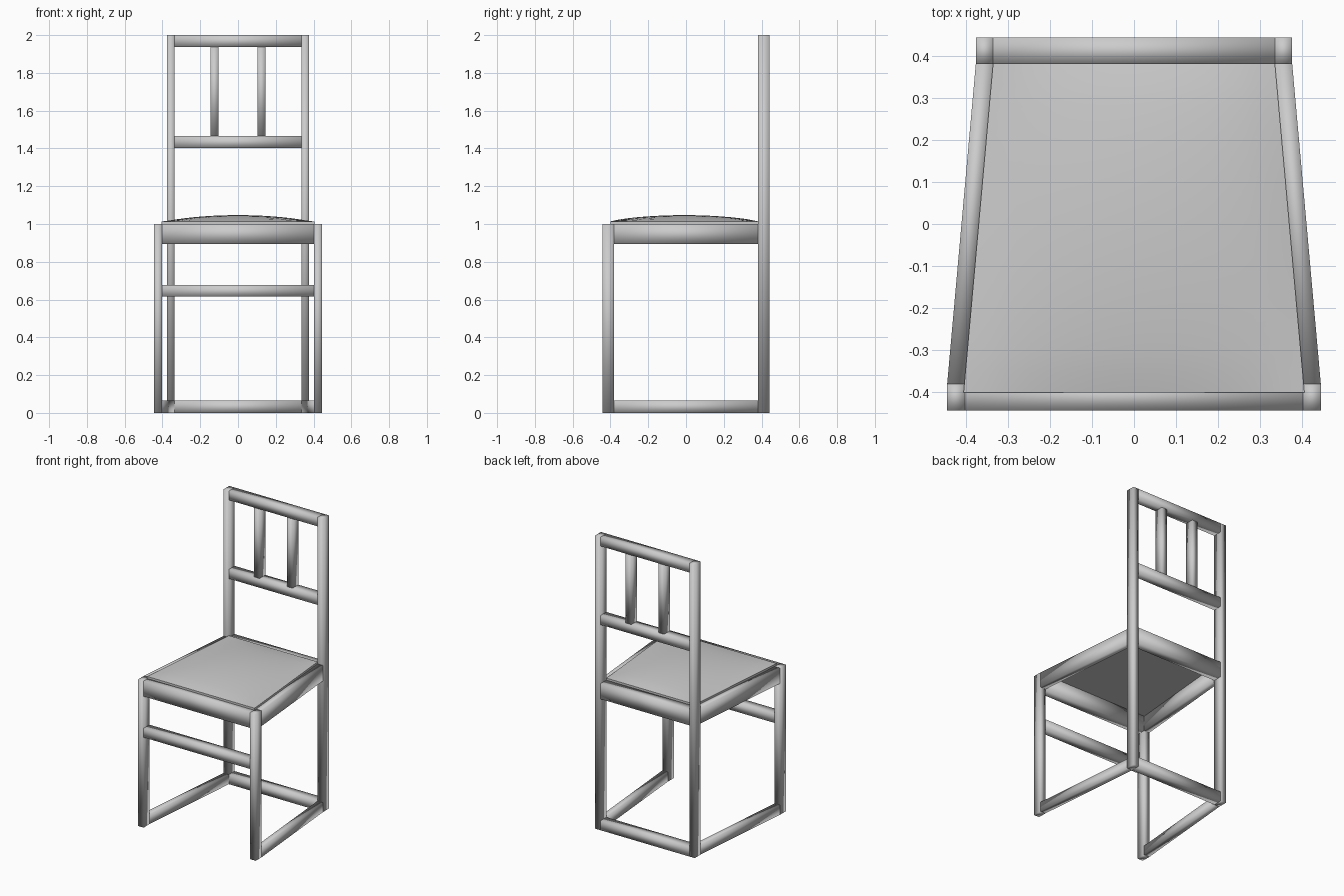
import bpy, bmesh

if "Cube" in bpy.data.objects:
    bpy.data.objects.remove(bpy.data.objects["Cube"])


def prism(name, footprint, z0, z1, mirror=False):
    """Soft-shaded bar: a four-point floor outline raised from z0 to z1."""
    bm = bmesh.new()
    low = [bm.verts.new((x, y, z0)) for x, y in footprint]
    high = [bm.verts.new((x, y, z1)) for x, y in footprint]
    bm.faces.new(low[::-1])
    bm.faces.new(high)
    for i in range(4):
        j = (i + 1) % 4
        bm.faces.new((low[i], low[j], high[j], high[i]))
    return finish(name, bm, mirror)


def finish(name, bm, mirror=False):
    bmesh.ops.recalc_face_normals(bm, faces=bm.faces)
    for f in bm.faces:
        f.smooth = True
    me = bpy.data.meshes.new(name)
    bm.to_mesh(me)
    bm.free()
    ob = bpy.data.objects.new(name, me)
    bpy.context.collection.objects.link(ob)
    if mirror:
        ob.modifiers.new("mirror", 'MIRROR').use_axis[0] = True
    return ob


def rect(x0, x1, y0, y1):
    return [(x0, y0), (x1, y0), (x1, y1), (x0, y1)]


# Shared layout
FX0, FX1 = 0.402, 0.444     # front leg, inner and outer x
BX0, BX1 = 0.335, 0.376     # back leg, inner and outer x
Y0, Y1 = 0.38, 0.443        # leg depth, inner and outer y

# Legs
prism("front_leg", rect(FX0, FX1, -Y1, -Y0), 0, 1.0, True)
prism("back_leg", rect(BX0, BX1, Y0, Y1), 0, 2.0, True)

# Slanted side rails at seat and floor
side = [(FX0, -Y0), (FX1, -Y0), (BX1, Y0), (BX0, Y0)]
prism("side_seat_rail", side, 0.895, 1.0, True)
prism("side_floor_rail", side, 0, 0.065, True)

# Front cross bars
prism("front_seat_rail", rect(-FX0, FX0, -Y1, -Y0), 0.895, 1.0)
prism("front_stretcher", rect(-FX0, FX0, -Y1, -Y0), 0.615, 0.678)

# Back cross bars
for name, z0, z1 in (("back_floor_rail", 0, 0.065), ("back_seat_rail", 0.895, 1.0),
                     ("lower_back_rail", 1.402, 1.465), ("top_back_rail", 1.938, 2.0)):
    prism(name, rect(-BX0, BX0, Y0, Y1), z0, z1)

# Backrest slats
prism("back_slat", rect(0.103, 0.145, Y0, Y1), 1.465, 1.938, True)

# Domed, tapered seat cushion
bm = bmesh.new()
bmesh.ops.create_cube(bm, size=2)
bmesh.ops.subdivide_edges(bm, edges=bm.edges[:], cuts=15, use_grid_fill=True)
for v in bm.verts:
    u, w, t = v.co.x, v.co.y, (v.co.z + 1) / 2
    half = 0.405 + (0.335 - 0.405) * (w + 1) / 2
    top = 0.014 + 0.033 * (1 - u * u) ** 0.8 * (1 - w * w) ** 0.8 if abs(u) < 1 and abs(w) < 1 else 0.014
    v.co = (u * half, -0.40 + (w + 1) / 2 * 0.78, 0.998 + t * (top + 0.002))
seat = finish("seat", bm)
bpy.ops.object.select_all(action='DESELECT')
seat.select_set(True)
bpy.context.view_layer.objects.active = seat
bpy.ops.object.shade_smooth_by_angle()
